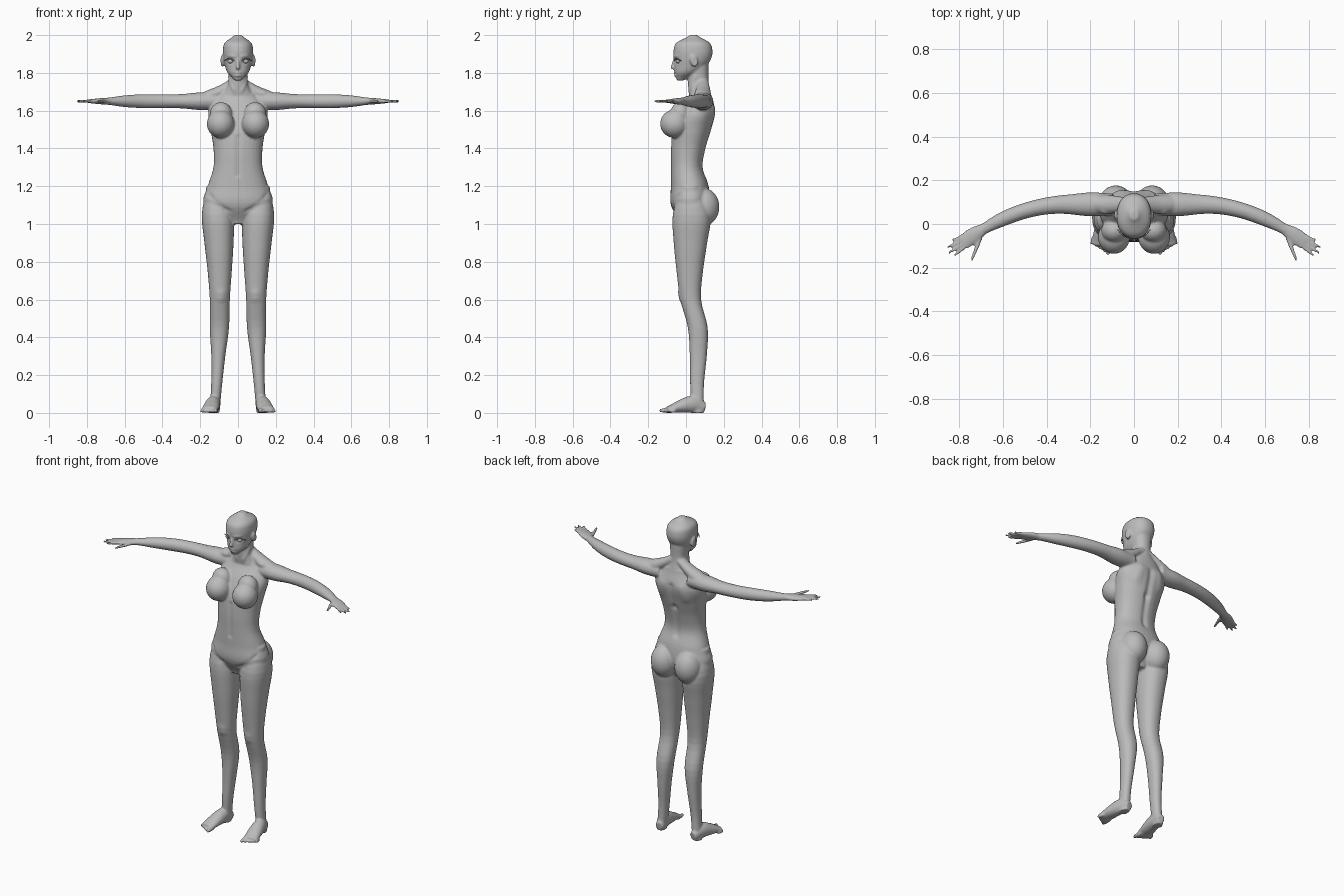
import bpy, bmesh
from math import cos, sin, pi, exp, copysign
from mathutils import Vector, Matrix

cube = bpy.data.objects.get("Cube")
if cube:
    bpy.data.objects.remove(cube)

skin = bpy.data.materials.new("plain_grey")
skin.use_nodes = True
grey = (0.5, 0.5, 0.5, 1)
skin.diffuse_color = grey
skin.node_tree.nodes["Principled BSDF"].inputs["Base Color"].default_value = grey


def smooth_sample(values, t):
    """Catmull-Rom value at t along evenly spaced values."""
    last = len(values) - 1
    i = min(int(t * last), last - 1)
    t = t * last - i
    before, start = values[max(i - 1, 0)], values[i]
    end, after = values[i + 1], values[min(i + 2, last)]
    bend = 2 * before - 5 * start + 4 * end - after
    twist = 3 * (start - end) + after - before
    return start + t / 2 * (end - before + t * (bend + t * twist))


def bridge_rings(bm, rings):
    """Bridge closed rings of points and cap both ends."""
    loops = [[bm.verts.new(point) for point in ring] for ring in rings]
    count = len(loops[0])
    for lower, upper in zip(loops, loops[1:]):
        for i in range(count):
            j = (i + 1) % count
            bm.faces.new((lower[i], lower[j], upper[j], upper[i]))
    bm.faces.new(loops[0][::-1])
    bm.faces.new(loops[-1])


def stack(bm, low, high, widths, fronts, backs, side=1, centre=lambda z: 0):
    """Level sections evenly spaced in height, given by half width, front and back."""
    steps, sides, power = 32, 32, 2.2
    rings = []
    for step in range(steps + 1):
        t = step / steps
        z = low + (high - low) * t
        width, front, back = (smooth_sample(v, t) for v in (widths, fronts, backs))
        ring = []
        for k in range(sides):
            angle = 2 * pi * k / sides
            c, s = (copysign(abs(v) ** (2 / power), v) for v in (cos(angle), sin(angle)))
            ring.append((side * (centre(z) + width * c),
                         (front + back + (back - front) * s) / 2, z))
        rings.append(ring)
    bridge_rings(bm, rings)


def limb(bm, path, across, upright, side=1, steps=24, sides=20):
    """Oval tube along a path function, with evenly spaced radii."""
    points = [path(step / steps) for step in range(steps + 1)]
    rings = []
    for step, point in enumerate(points):
        along = (points[min(step + 1, steps)] - points[max(step - 1, 0)]).normalized()
        level = along.cross(Vector((0, 0, 1))).normalized()
        up = level.cross(along)
        wide, tall = (smooth_sample(v, step / steps) for v in (across, upright))
        ring = []
        for k in range(sides):
            angle = 2 * pi * k / sides
            p = point + level * wide * cos(angle) + up * tall * sin(angle)
            ring.append((side * p.x, p.y, p.z))
        rings.append(ring)
    bridge_rings(bm, rings)


def line(start, end):
    return lambda t: Vector(start).lerp(Vector(end), t)


def ball(bm, centre, radii, side=1, tilt=0):
    x, y, z = centre
    matrix = (Matrix.Translation((side * x, y, z)) @ Matrix.Rotation(tilt, 4, "X")
              @ Matrix.Diagonal((*radii, 1)))
    bmesh.ops.create_uvsphere(bm, u_segments=24, v_segments=16, radius=1, matrix=matrix)


def finish(bm, name):
    bmesh.ops.recalc_face_normals(bm, faces=bm.faces)
    mesh = bpy.data.meshes.new(name)
    bm.to_mesh(mesh)
    bm.free()
    mesh.materials.append(skin)
    mesh.shade_smooth()
    obj = bpy.data.objects.new(name, mesh)
    bpy.context.collection.objects.link(obj)
    return obj


def leg_centre(z):
    """Legs come closest together at the knee."""
    return .125 - .09 * z + .07 * z * z


def arm_path(start, end):
    """Arms run straight out, then curve forward past the upper arm."""
    def path(t):
        x = start + (end - start) * t
        return Vector((x, .09 - .75 * max(0, x - .3) ** 2, 1.65))
    return path


def foot_path(t):
    y = .1 - .2 * t
    return Vector((.135 - .17 * y, y, smooth_sample(foot_heights, t)))


def finger(bm, angle, start, length, side):
    """Fingers fan out from the wrist."""
    wrist = Vector((.69, -.03, 1.65))
    aim = Vector((cos(angle), sin(angle), 0))
    radii = (.01, .009, .006)
    limb(bm, line(wrist + aim * start, wrist + aim * length), radii, radii, side, 8, 12)


bm = bmesh.new()
# torso and neck
stack(bm, 1, 1.7,
      widths=(.05, .18, .16, .13, .13, .145, .155, .09),
      fronts=(-.03, -.08, -.08, -.08, -.08, -.07, -.03, .03),
      backs=(.08, .125, .12, .09, .105, .135, .155, .13))
stack(bm, 1.65, 1.85, widths=(.1, .052, .055), fronts=(.02, .01, .01), backs=(.14, .12, .12))

# head, nose and lips
stack(bm, 1.76, 2,
      widths=(.02, .055, .07, .078, .08, .07, .02),
      fronts=(-.05, -.06, -.06, -.065, -.066, -.05, .02),
      backs=(-.01, .06, .11, .135, .14, .125, .06))
limb(bm, line((0, -.056, 1.88), (0, -.075, 1.82)), (.007, .008, .012), (.008, .01, .009))
for z in (1.798, 1.787):
    ball(bm, (0, -.056, z), (.02, .011, .006))

foot_heights = (.028, .045, .033, .017)
for side in (1, -1):
    # ear
    ball(bm, (.083, .042, 1.863), (.011, .02, .033), side, .25)
    # slope from neck to shoulder
    limb(bm, line((.02, .09, 1.75), (.16, .09, 1.66)), (.03, .04, .045), (.025, .03, .045), side)
    # chest and seat
    ball(bm, (.092, -.06, 1.53), (.073, .077, .075), side, -.2)
    ball(bm, (.09, -.03, 1.58), (.06, .055, .065), side)
    ball(bm, (.083, .092, 1.09), (.08, .085, .1), side)
    # leg
    stack(bm, 0, 1.2,
          widths=(.027, .029, .037, .051, .053, .064, .077, .084, .05),
          fronts=(.03, .022, .02, .01, -.03, -.05, -.065, -.07, -.03),
          backs=(.095, .095, .11, .115, .08, .09, .112, .13, .07),
          side=side, centre=leg_centre)
    # foot and toes
    limb(bm, foot_path, (.024, .037, .043, .044), foot_heights, side)
    for i in range(5):
        r = .009 if i else .013
        root = Vector((.12 + .016 * i, -.08 + .006 * i, r))
        tip = Vector((.118 + .019 * i, -.14 + .012 * i, r))
        limb(bm, line(root, tip), (r, r, r * .7), (r, r, r * .7), side, 8, 12)
    # arm and palm
    limb(bm, arm_path(.1, .7),
         across=(.05, .055, .045, .039, .036, .033, .024),
         upright=(.045, .047, .038, .037, .037, .031, .018), side=side)
    limb(bm, arm_path(.68, .78), (.024, .036, .036), (.018, .016, .011), side)
    # thumb and fingers
    finger(bm, -1.2, .04, .15, side)
    for i, length in enumerate((.175, .19, .185, .15)):
        finger(bm, .14 * i - .72, .07, length, side)
body = finish(bm, "body")

# fuse the parts into one soft surface
fuse = body.modifiers.new("fuse", "REMESH")
fuse.mode = "VOXEL"
fuse.voxel_size = .006
soften = body.modifiers.new("soften", "SMOOTH")
soften.factor = .5
soften.iterations = 4
depsgraph = bpy.context.evaluated_depsgraph_get()
fused = bpy.data.meshes.new_from_object(body.evaluated_get(depsgraph))
body.modifiers.clear()
body.data = fused

# creases and ridges on both sides: start, end, reach, push
marks = [
    # spine and shoulder blades
    ((0, .155, 1.6), (0, .12, 1.45), .018, -.009),
    ((0, .12, 1.45), (0, .09, 1.27), .018, -.009),
    ((.07, .155, 1.6), (.09, .14, 1.53), .03, .007),
    # collarbone and neck tendon
    ((.02, 0, 1.68), (.14, .05, 1.7), .012, .005),
    ((.02, .01, 1.7), (.05, .05, 1.78), .01, .004),
    # midline, groin crease and kneecap
    ((0, -.08, 1.46), (0, -.08, 1.26), .012, -.006),
    ((.16, -.04, 1.16), (.04, -.07, 1.06), .012, -.005),
    ((.09, -.03, .63), (.09, -.03, .61), .025, .006),
    # eye socket, brow, mouth and ear hollow
    ((.038, -.055, 1.863), (.046, -.052, 1.863), .013, -.011),
    ((.02, -.062, 1.887), (.055, -.05, 1.889), .009, .004),
    ((0, -.066, 1.793), (.02, -.057, 1.793), .005, -.005),
    ((.09, .045, 1.87), (.09, .048, 1.855), .008, -.005)]
marks = [(Vector(start), Vector(end) - Vector(start), reach, push)
         for start, end, reach, push in marks]
points = [vertex.co.copy() for vertex in fused.vertices]
normals = [vertex.normal.copy() for vertex in fused.vertices]
shaped = []
for point, normal in zip(points, normals):
    p = Vector((abs(point.x), point.y, point.z))
    total = 0
    for start, span, reach, push in marks:
        if abs(p.z - start.z) < .25:
            offset = p - start
            t = min(max(offset.dot(span) / span.length_squared, 0), 1)
            total += push * exp(-(offset - span * t).length_squared / reach ** 2)
    point += normal * total
    shaped += (point.x, point.y, max(point.z, 0))
fused.vertices.foreach_set("co", shaped)
fused.update()
fused.shade_smooth()


def lid_path(t):
    return Vector((.02 + .055 * t, -.06 + .035 * t * t, 1.864 + .01 * sin(pi * t)))


# eyes and upper lids
for side, label in ((1, "left"), (-1, "right")):
    bm = bmesh.new()
    ball(bm, (.04, -.041, 1.862), (.015, .013, .012), side)
    finish(bm, label + "_eye")
    bm = bmesh.new()
    limb(bm, lid_path, (.002, .004, .002), (.002, .003, .002), side, 12, 10)
    finish(bm, label + "_eyelid")
